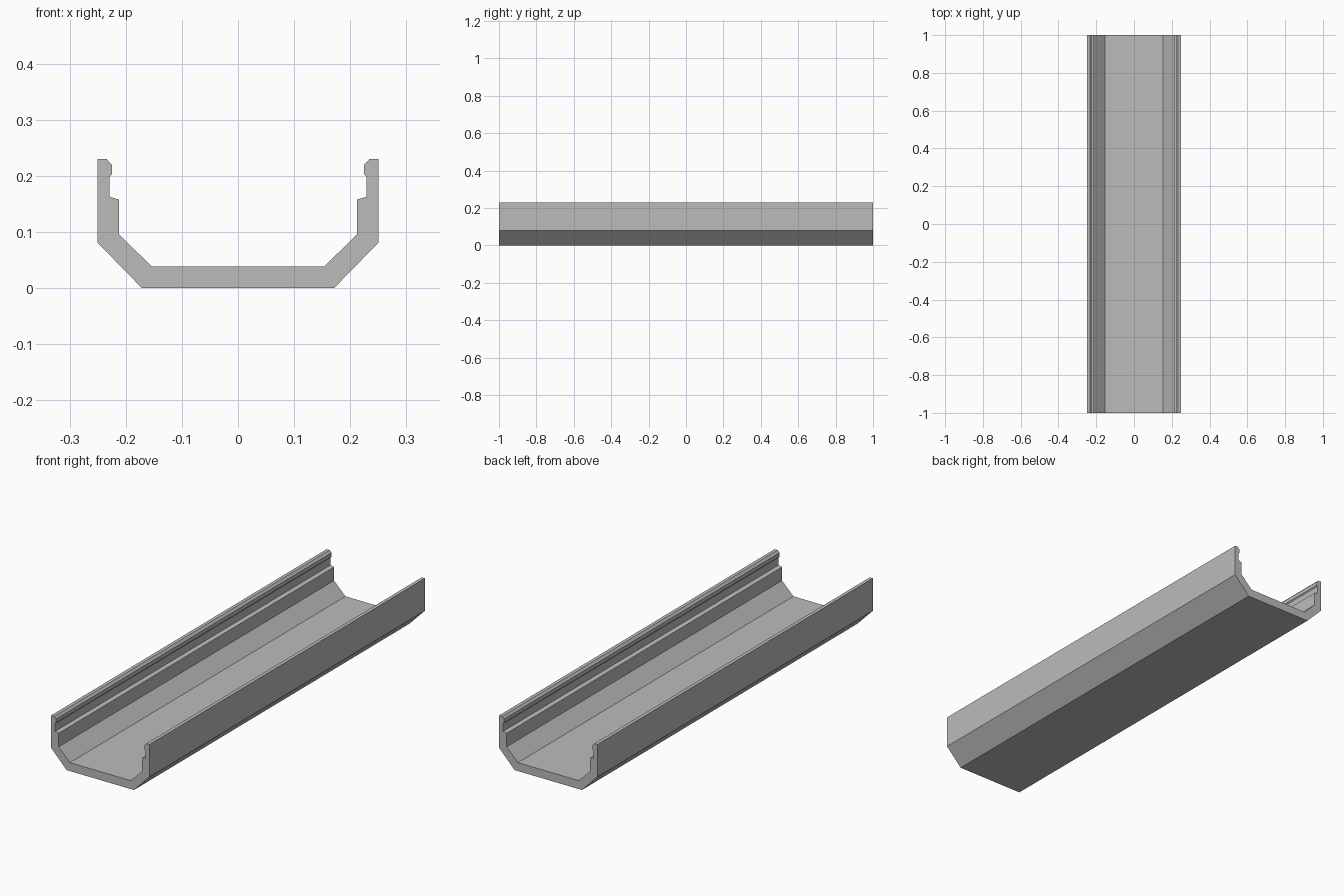
import bpy
import bmesh

cube = bpy.data.objects.get("Cube")
if cube:
    bpy.data.objects.remove(cube, do_unlink=True)

# Plain grey material
grey = bpy.data.materials.new("plain_grey")
grey.use_nodes = True
colour = (0.5, 0.5, 0.5, 1)
grey.diffuse_color = colour
grey.node_tree.nodes["Principled BSDF"].inputs["Base Color"].default_value = colour

# Half cross-section (x, z): underside, outer wall, rounded lip, groove, ledge, floor
half = [(0.171, 0), (0.25, 0.081), (0.25, 0.23), (0.234, 0.23),
        (0.225, 0.22), (0.225, 0.203), (0.229, 0.198), (0.229, 0.163),
        (0.212, 0.158), (0.212, 0.096), (0.154, 0.039)]
section = half + [(-x, z) for x, z in reversed(half)]

# Sweep the mirrored section along the channel's length
bm = bmesh.new()
end = bm.faces.new([bm.verts.new((x, -1, z)) for x, z in section])
swept = bmesh.ops.extrude_face_region(bm, geom=[end], use_keep_orig=True)
moved = [v for v in swept["geom"] if isinstance(v, bmesh.types.BMVert)]
bmesh.ops.translate(bm, vec=(0, 2, 0), verts=moved)
bmesh.ops.recalc_face_normals(bm, faces=bm.faces)

mesh = bpy.data.meshes.new("channel_tray")
bm.to_mesh(mesh)
bm.free()
mesh.materials.append(grey)
tray = bpy.data.objects.new("channel_tray", mesh)
bpy.context.collection.objects.link(tray)
